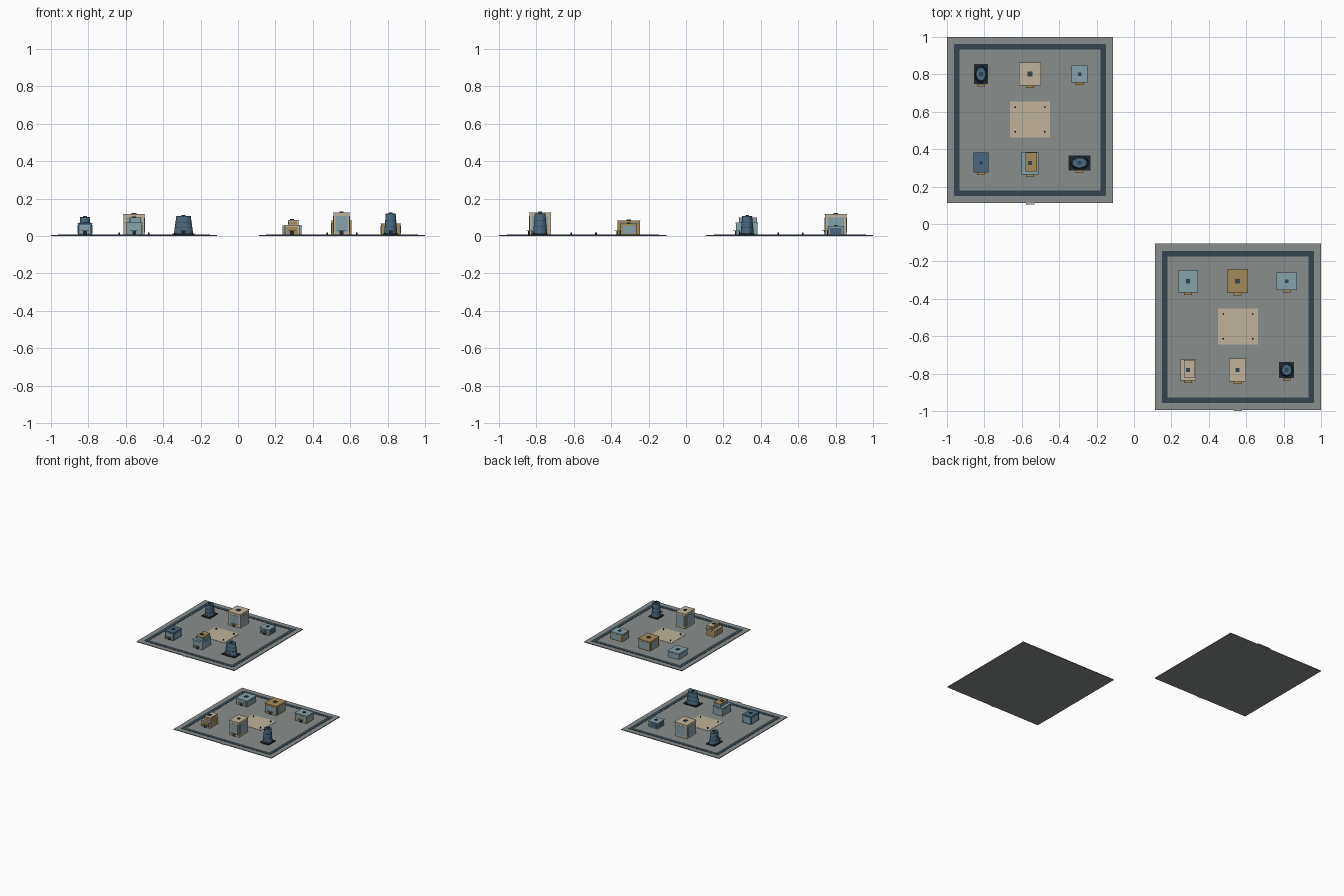
import bpy, bmesh, math
from mathutils import Matrix

if "Cube" in bpy.data.objects:
    bpy.data.objects.remove(bpy.data.objects["Cube"])

COL = {
    "stone": (0.25, 0.27, 0.26), "dark": (0.035, 0.06, 0.08), "black": (0.015, 0.022, 0.03),
    "cream": (0.52, 0.45, 0.33), "sky": (0.24, 0.36, 0.41), "blue": (0.07, 0.14, 0.21),
    "ochre": (0.37, 0.26, 0.10),
}
MAT = {}
for key, c in COL.items():
    MAT[key] = bpy.data.materials.new(key)
    MAT[key].diffuse_color = (*c, 1)


def finish(bm, name, mat):
    me = bpy.data.meshes.new(name)
    bm.to_mesh(me)
    bm.free()
    me.materials.append(MAT[mat])
    ob = bpy.data.objects.new(name, me)
    bpy.context.collection.objects.link(ob)
    return ob


def box(name, mat, x, y, z0, z1, sx, sy):
    bm = bmesh.new()
    bmesh.ops.create_cube(bm, size=1, matrix=Matrix.Translation((x, y, (z0 + z1) / 2))
                          @ Matrix.Diagonal((sx, sy, z1 - z0, 1)))
    return finish(bm, name, mat)


def drum(name, mat, x, y, z0, z1, sx, sy, taper=1.0):
    bm = bmesh.new()
    bmesh.ops.create_cone(bm, cap_ends=True, segments=20, radius1=0.5, radius2=0.5 * taper, depth=1,
                          matrix=Matrix.Translation((x, y, (z0 + z1) / 2))
                          @ Matrix.Diagonal((sx, sy, z1 - z0, 1)))
    return finish(bm, name, mat)


G = 0.006  # ground slab top


def panels(x, y, z0, z1, sx, sy, mat):
    # glazed panels standing slightly proud of the four walls
    h = z1 - z0
    a, b = z0 + 0.12 * h, z1 - 0.14 * h
    for s in (-1, 1):
        box("window_panel", mat, x, y + s * sy / 2, a, b, sx * 0.74, 0.003)
        box("window_panel", mat, x + s * sx / 2, y, a, b, 0.003, sy * 0.74)


def entrance(x, y_front):
    box("door", "black", x, y_front - 0.001, G, G + 0.02, 0.02, 0.004)
    box("door_canopy", "ochre", x, y_front - 0.006, G + 0.02, G + 0.024, 0.042, 0.014)


def roof_unit(x, y, z, s):
    box("roof_unit", "dark", x, y, z - 0.001, z + 0.005, s, s)


def block(x, y, sx, sy, h, wall, roof, glass):
    box("building_wall", wall, x, y, G, h - 0.008, sx * 0.95, sy * 0.95)
    panels(x, y, G, h - 0.008, sx * 0.95, sy * 0.95, glass)
    box("building_roof", roof, x, y, h - 0.008, h - 0.004, sx, sy)
    entrance(x, y - sy / 2)
    roof_unit(x, y, h - 0.004, 0.22 * min(sx, sy))


def stepped(x, y, sx, sy, h1, h2, wall, roof, glass):
    box("lower_storey", wall, x, y, G, h1 - 0.004, sx * 0.95, sy * 0.95)
    panels(x, y, G, h1 - 0.004, sx * 0.95, sy * 0.95, glass)
    box("lower_roof", wall, x, y, h1 - 0.004, h1, sx, sy)
    ux, uy, tx, ty = x + 0.007, y + 0.006, sx * 0.68, sy * 0.83
    box("upper_storey", wall, ux, uy, h1, h2 - 0.008, tx * 0.95, ty * 0.95)
    panels(ux, uy, h1, h2 - 0.008, tx * 0.95, ty * 0.95, glass)
    box("upper_roof", roof, ux, uy, h2 - 0.008, h2 - 0.004, tx, ty)
    entrance(x, y - sy / 2)
    roof_unit(x, y, h2 - 0.004, 0.022)


def tower(x, y, sx, sy, h):
    box("tower_plinth", "black", x, y, G, G + 0.007, sx, sy)
    top = h - 0.005
    z0, wx, wy = G + 0.007, sx * 0.88, sy * 0.88
    drum("tower_shaft", "blue", x, y, z0, top, wx, wy, 0.74)
    for t in (0.33, 0.64, 0.97):  # floor bands
        k = 1 - 0.26 * t + 0.03
        z = z0 + t * (top - z0)
        drum("tower_band", "dark", x, y, z - 0.0015, z + 0.0015, wx * k, wy * k)
    entrance(x, y - sy / 2)
    roof_unit(x, y, top, 0.02)


def ground(x, y):
    box("ground_slab", "stone", x, y, 0, G, 0.889, 0.889)
    for s in (-1, 1):  # ring road
        box("road", "dark", x, y + s * 0.392, G - 0.001, G + 0.002, 0.806, 0.029)
        box("road", "dark", x + s * 0.392, y, G - 0.001, G + 0.0018, 0.029, 0.806)
    box("front_step", "cream", x, y - 0.447, 0.001, G + 0.001, 0.045, 0.007)
    box("plaza", "cream", x, y + 0.003, G - 0.001, G + 0.002, 0.212, 0.192)
    for sx in (-1, 1):
        for sy in (-1, 1):
            drum("bollard", "black", x + sx * 0.079, y + 0.003 + sy * 0.066, G, 0.018, 0.009, 0.009)


# rear left district
ground(-0.5555, 0.5555)
tower(-0.818, 0.801, 0.076, 0.106, 0.107)
block(-0.555, 0.801, 0.117, 0.122, 0.122, "cream", "cream", "sky")
block(-0.291, 0.801, 0.086, 0.09, 0.058, "sky", "sky", "blue")
block(-0.818, 0.328, 0.08, 0.108, 0.075, "blue", "blue", "sky")
stepped(-0.555, 0.325, 0.09, 0.12, 0.072, 0.104, "sky", "ochre", "sky")
tower(-0.291, 0.327, 0.117, 0.08, 0.113)

# front right district
ground(0.5555, -0.55)
block(0.289, -0.306, 0.105, 0.122, 0.06, "sky", "sky", "sky")
block(0.553, -0.306, 0.112, 0.126, 0.088, "ochre", "ochre", "sky")
block(0.816, -0.306, 0.11, 0.092, 0.072, "ochre", "sky", "sky")
stepped(0.289, -0.78, 0.082, 0.112, 0.058, 0.09, "cream", "cream", "ochre")
block(0.553, -0.78, 0.09, 0.122, 0.131, "cream", "cream", "sky")
tower(0.816, -0.78, 0.08, 0.086, 0.126)

for m in bpy.data.materials:
    if m.users and not m.is_grease_pencil:
        m.use_nodes = True
        m.node_tree.nodes["Principled BSDF"].inputs["Base Color"].default_value = m.diffuse_color
